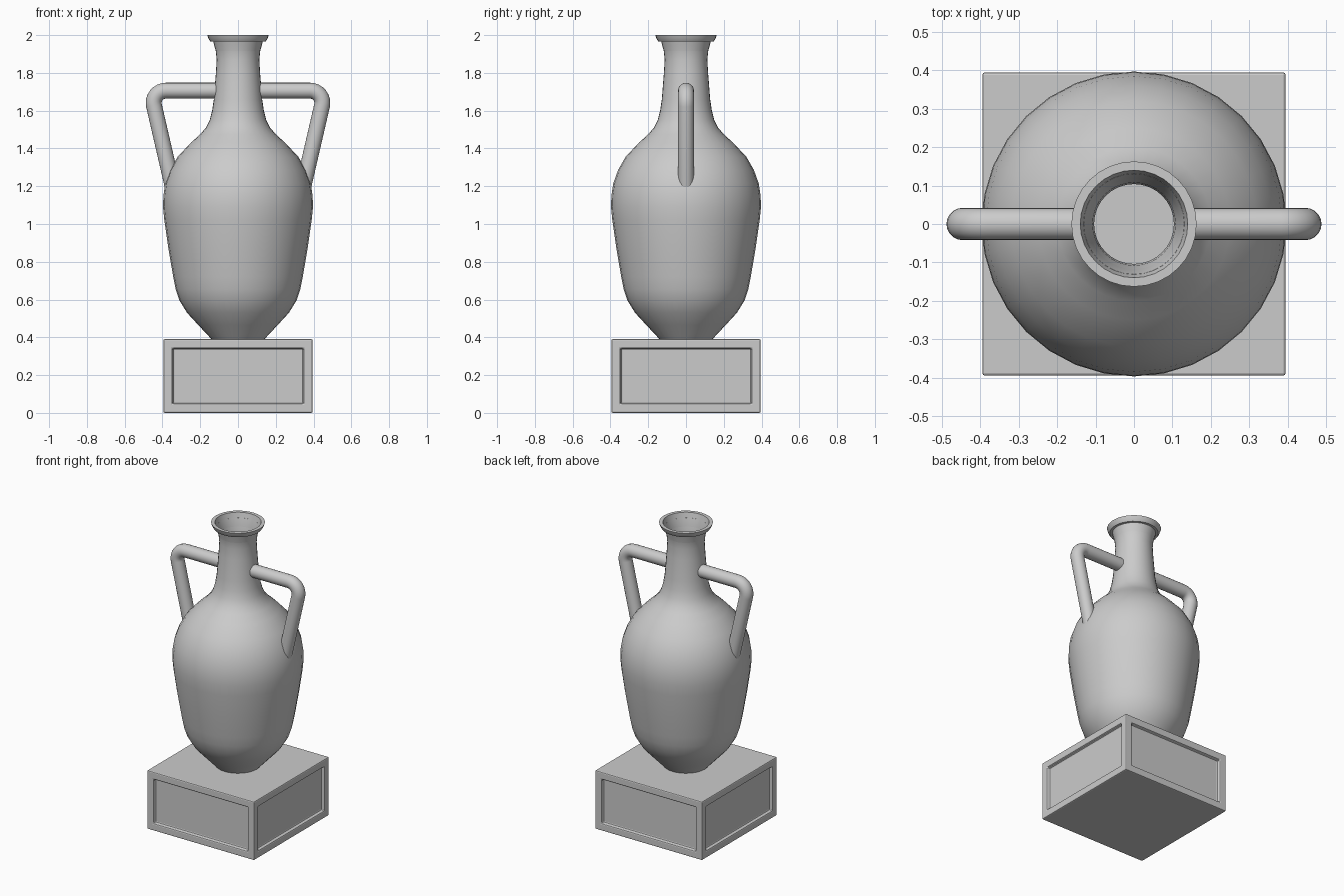
import bpy
import bmesh
import math
from mathutils import Vector

default_cube = bpy.data.objects.get("Cube")
if default_cube:
    bpy.data.objects.remove(default_cube, do_unlink=True)

# One stone colour for every part
stone = bpy.data.materials.new("grey_stone")
stone.use_nodes = True
stone.diffuse_color = (0.6, 0.6, 0.6, 1)
stone.node_tree.nodes["Principled BSDF"].inputs["Base Color"].default_value = stone.diffuse_color


def add_object(name, bm, smooth_angle=None):
    """Turn a bmesh into a named object, optionally smooth shaded."""
    mesh = bpy.data.meshes.new(name)
    bmesh.ops.recalc_face_normals(bm, faces=bm.faces)
    bm.to_mesh(mesh)
    bm.free()
    obj = bpy.data.objects.new(name, mesh)
    bpy.context.collection.objects.link(obj)
    mesh.materials.append(stone)
    if smooth_angle:
        bpy.ops.object.select_all(action="DESELECT")
        bpy.context.view_layer.objects.active = obj
        obj.select_set(True)
        bpy.ops.object.shade_smooth_by_angle(angle=math.radians(smooth_angle))
    return obj


def lathe(name, profile, sides):
    """Spin a (radius, height) profile around the z axis."""
    bm = bmesh.new()
    verts = [bm.verts.new((r, 0, z)) for r, z in profile]
    edges = [bm.edges.new(pair) for pair in zip(verts, verts[1:])]
    bmesh.ops.spin(bm, geom=verts + edges, cent=(0, 0, 0), axis=(0, 0, 1),
                   angle=math.tau, steps=sides, use_merge=True)
    bmesh.ops.remove_doubles(bm, verts=bm.verts, dist=0.0001)
    return add_object(name, bm, smooth_angle=40)


def round_corner(start, corner, end, radius, steps):
    """Path from start to end with an arc in place of the corner."""
    a = (start - corner).normalized()
    b = (end - corner).normalized()
    half = a.angle(b) / 2
    centre = corner + (a + b).normalized() * radius / math.sin(half)
    reach = radius / math.tan(half)
    first = corner + a * reach - centre
    last = corner + b * reach - centre
    arc = [centre + first.slerp(last, i / steps) * radius / first.slerp(last, i / steps).length
           for i in range(steps + 1)]
    return [start] + arc + [end]


def tube(name, path, radius, sides):
    """Sweep a circle along a path lying in the xz plane."""
    bm = bmesh.new()
    across = Vector((0, 1, 0))
    rings = []
    for i, point in enumerate(path):
        before = path[max(i - 1, 0)]
        after = path[min(i + 1, len(path) - 1)]
        along = ((after - point).normalized() + (point - before).normalized()).normalized()
        up = along.cross(across)
        angles = [math.tau * k / sides for k in range(sides)]
        rings.append([bm.verts.new(point + radius * (across * math.cos(t) + up * math.sin(t)))
                      for t in angles])
    for low, high in zip(rings, rings[1:]):
        for k in range(sides):
            n = (k + 1) % sides
            bm.faces.new((low[k], low[n], high[n], high[k]))
    bm.faces.new(rings[0])
    bm.faces.new(rings[-1])
    return add_object(name, bm, smooth_angle=40)


# Pedestal block with a sunken panel on each side
HALF, HEIGHT = 0.395, 0.39
bm = bmesh.new()
bmesh.ops.create_cube(bm, size=1)
bmesh.ops.scale(bm, verts=bm.verts, vec=(2 * HALF, 2 * HALF, HEIGHT))
bmesh.ops.translate(bm, verts=bm.verts, vec=(0, 0, HEIGHT / 2))
bm.normal_update()
panels = [f for f in bm.faces if abs(f.normal.z) < 0.5]
bmesh.ops.inset_individual(bm, faces=panels, thickness=0.068)
bmesh.ops.inset_individual(bm, faces=panels, thickness=0.004, depth=-0.02)
pedestal = add_object("pedestal", bm)
bevel = pedestal.modifiers.new("soft_edges", "BEVEL")
bevel.width = 0.007
bevel.segments = 2
bevel.limit_method = "ANGLE"

# Hollow vase: outer wall from foot to lip, then inner wall down to the floor
outer_wall = [
    (0, 0.39), (0.14, 0.39), (0.21, 0.465), (0.27, 0.53), (0.31, 0.595),
    (0.33, 0.655), (0.343, 0.72), (0.37, 0.88), (0.39, 1.02), (0.397, 1.09),
    (0.395, 1.15), (0.385, 1.215), (0.36, 1.285), (0.32, 1.355), (0.25, 1.43),
    (0.2, 1.475), (0.17, 1.51), (0.15, 1.55), (0.137, 1.6), (0.128, 1.66),
    (0.117, 1.8), (0.113, 1.87), (0.118, 1.92), (0.131, 1.967),
]
lip = [(0.147, 1.967), (0.156, 1.98), (0.163, 2), (0.14, 2)]
inner_wall = [
    (0.127, 1.95), (0.108, 1.88), (0.104, 1.82), (0.106, 1.7), (0.12, 1.55),
    (0.3, 1.32), (0.37, 1.12), (0.3, 0.65), (0.13, 0.42), (0, 0.42),
]
lathe("vase_body", outer_wall + lip + inner_wall, sides=32)

# Pair of bent handles from neck to shoulder
for name, side in (("left_handle", 1), ("right_handle", -1)):
    neck_end = Vector((side * 0.112, 0, 1.706))
    elbow = Vector((side * 0.463, 0, 1.706))
    shoulder_end = Vector((side * 0.344, 0, 1.19))
    path = round_corner(neck_end, elbow, shoulder_end, radius=0.065, steps=8)
    tube(name, path, radius=0.042, sides=20)
